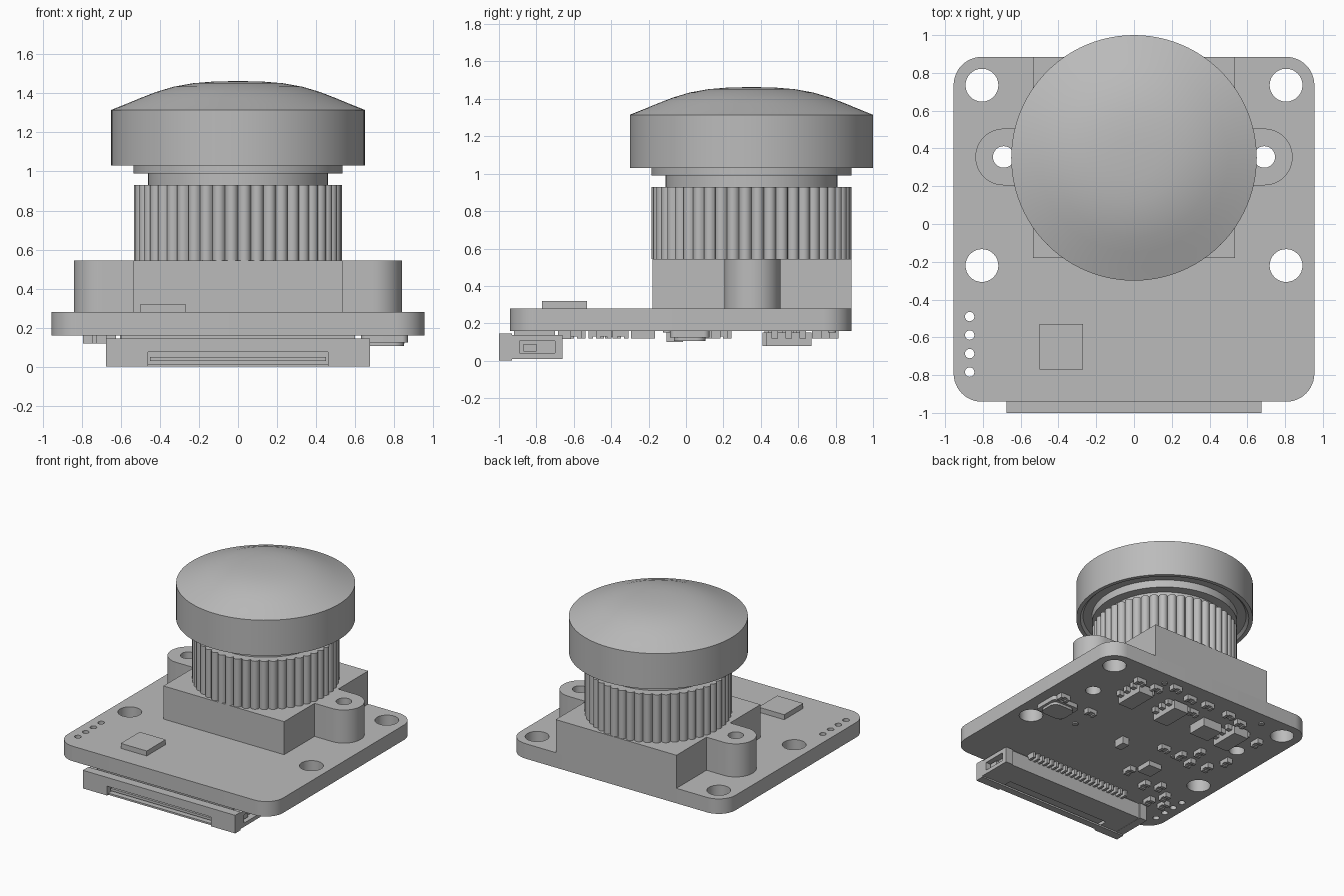
import bpy
import bmesh
from math import sin, cos, pi, radians
from mathutils import Matrix

default_cube = bpy.data.objects.get("Cube")
if default_cube:
    bpy.data.objects.remove(default_cube, do_unlink=True)

grey = bpy.data.materials.new("plain grey")
grey.use_nodes = True
grey.diffuse_color = (0.5, 0.5, 0.5, 1)
grey.node_tree.nodes["Principled BSDF"].inputs["Base Color"].default_value = (0.5, 0.5, 0.5, 1)


def finish(name, bm, smooth=True):
    """Turn a bmesh into a named, shaded object."""
    bmesh.ops.remove_doubles(bm, verts=bm.verts, dist=0.0002)
    bmesh.ops.recalc_face_normals(bm, faces=bm.faces)
    mesh = bpy.data.meshes.new(name)
    bm.to_mesh(mesh)
    bm.free()
    mesh.materials.append(grey)
    obj = bpy.data.objects.new(name, mesh)
    bpy.context.collection.objects.link(obj)
    if smooth:
        bpy.ops.object.select_all(action='DESELECT')
        obj.select_set(True)
        bpy.context.view_layer.objects.active = obj
        bpy.ops.object.shade_smooth_by_angle(angle=radians(30))
    return obj


def arc(cx, cy, r, start, end, steps=12):
    angles = [radians(start + (end - start) * i / steps) for i in range(steps + 1)]
    return [(cx + r * cos(a), cy + r * sin(a)) for a in angles]


def circle(cx, cy, r, steps=32):
    return arc(cx, cy, r, 0, 360, steps)[:-1]


def rounded(cx, cy, hx, hy, r):
    """Outline of a rectangle with rounded corners."""
    pts = []
    for sx, sy, start in ((1, 1, 0), (-1, 1, 90), (-1, -1, 180), (1, -1, 270)):
        pts += arc(cx + sx * (hx - r), cy + sy * (hy - r), r, start, start + 90)
    return pts


def plate(name, loops, z0, z1):
    """Extrude a flat outline; the loops after the first become holes."""
    curve = bpy.data.curves.new(name, 'CURVE')
    curve.dimensions = '2D'
    curve.fill_mode = 'BOTH'
    curve.extrude = (z1 - z0) / 2
    for loop in loops:
        spline = curve.splines.new('POLY')
        spline.points.add(len(loop) - 1)
        for point, (x, y) in zip(spline.points, loop):
            point.co = (x, y, 0, 1)
        spline.use_cyclic_u = True
    temp = bpy.data.objects.new(name + " outline", curve)
    bpy.context.collection.objects.link(temp)
    bpy.context.view_layer.update()
    bm = bmesh.new()
    flat = temp.to_mesh()
    bm.from_mesh(flat)
    temp.to_mesh_clear()
    bpy.data.objects.remove(temp, do_unlink=True)
    bpy.data.curves.remove(curve)
    bmesh.ops.translate(bm, verts=bm.verts, vec=(0, 0, (z0 + z1) / 2))
    return finish(name, bm)


def revolve(name, profile, cy, steps=96):
    bm = bmesh.new()
    verts = [bm.verts.new((r, cy, z)) for r, z in profile]
    edges = [bm.edges.new(pair) for pair in zip(verts, verts[1:])]
    bmesh.ops.spin(bm, geom=verts + edges, cent=(0, cy, 0), axis=(0, 0, 1),
                   angle=2 * pi, steps=steps)
    return finish(name, bm)


def boxes(name, spans):
    """One object from boxes given as (x0, x1, y0, y1, z0, z1)."""
    bm = bmesh.new()
    for x0, x1, y0, y1, z0, z1 in spans:
        place = Matrix.Translation(((x0 + x1) / 2, (y0 + y1) / 2, (z0 + z1) / 2))
        size = Matrix.Diagonal((x1 - x0, y1 - y0, z1 - z0, 1))
        part = bmesh.ops.create_cube(bm, size=1, matrix=place @ size)
    mesh = bpy.data.meshes.new(name)
    bm.to_mesh(mesh)
    bm.free()
    mesh.materials.append(grey)
    obj = bpy.data.objects.new(name, mesh)
    bpy.context.collection.objects.link(obj)
    return obj


def around(x, y, w, d, z0, z1):
    return (x - w / 2, x + w / 2, y - d / 2, y + d / 2, z0, z1)


BOTTOM, TOP = 0.16, 0.28
LENS_Y = 0.35
EAR = (0.69, 0.355)

# Circuit board with mounting, screw and wire holes
holes = [circle(s * 0.805, y, 0.087) for s in (-1, 1) for y in (0.735, -0.22)]
holes += [circle(s * EAR[0], EAR[1], 0.057) for s in (-1, 1)]
holes += [circle(-0.87, -0.49 - 0.098 * i, 0.025, 16) for i in range(4)]
plate("circuit_board", [rounded(0, -0.028, 0.955, 0.913, 0.15)] + holes, BOTTOM, TOP)

# Lens mount: square block with two drilled ears
right_half = [(0.535, -0.18), (0.535, 0.205)] + arc(*EAR, 0.15, -90, 90, 24)
right_half += [(0.535, 0.505), (0.535, 0.885)]
left_half = [(-x, y) for x, y in reversed(right_half)]
plate("lens_mount", [right_half + left_half] + holes[4:6], TOP, 0.545)

# Knurled focus ring
RIBS, STEPS = 48, 8
ring = []
for i in range(RIBS * STEPS):
    a = 2 * pi * i / (RIBS * STEPS)
    r = 0.508 + 0.027 * abs(sin(a * RIBS / 2)) ** 0.6
    ring.append((r * cos(a), LENS_Y + r * sin(a)))
plate("focus_ring", [ring], 0.545, 0.93)

# Neck, flange, lens hood and domed glass
revolve("lens_neck", [(0, 0.93), (0.46, 0.93), (0.46, 0.99), (0, 0.99)], LENS_Y)
revolve("lens_hood", [(0, 0.99), (0.535, 0.99), (0.535, 1.05), (0.6, 1.05), (0.62, 1.03),
                      (0.65, 1.03), (0.65, 1.315), (0, 1.315)], LENS_Y)
revolve("front_glass", [(0.65, 1.315), (0.58, 1.343), (0.5, 1.376), (0.42, 1.407),
                        (0.33, 1.434), (0.23, 1.452), (0.12, 1.461), (0, 1.463)], LENS_Y)

# Chip on the upper side
boxes("top_chip", [around(-0.385, -0.65, 0.23, 0.24, TOP, 0.32)])

# Ribbon connector: body, side frames, latch bar with slot, contact legs
body = [(-0.62, 0.62, -0.93, -0.67, 0.075, 0.135), (-0.62, 0.62, -0.87, -0.67, 0.012, 0.08),
        (-0.45, 0.45, -0.97, -0.86, 0.03, 0.05), (-0.6, 0.6, -0.92, -0.7, 0.13, BOTTOM)]
for s in (-1, 1):
    def side(x0, x1, *rest):
        body.append((min(s * x0, s * x1), max(s * x0, s * x1), *rest))
    side(0.61, 0.675, -0.93, -0.66, 0.105, 0.137)
    side(0.61, 0.675, -0.93, -0.66, 0.01, 0.04)
    side(0.61, 0.675, -0.93, -0.89, 0.04, 0.105)
    side(0.61, 0.675, -0.7, -0.66, 0.04, 0.105)
    side(0.61, 0.65, -0.87, -0.8, 0.05, 0.09)
    side(0.46, 0.62, -0.93, -0.86, 0.012, 0.08)
boxes("connector_body", body)
boxes("connector_latch", [(-0.675, 0.675, -1, -0.93, 0.075, 0.145),
                          (-0.675, -0.46, -1, -0.93, 0, 0.075),
                          (0.46, 0.675, -1, -0.93, 0, 0.075),
                          (-0.46, 0.46, -0.985, -0.93, 0, 0.014)])
boxes("connector_legs", [around(-0.44 + 0.044 * i, -0.65, 0.02, 0.07, 0.115, BOTTOM)
                         for i in range(21)])

# Legged chips on the underside
chips, legs = [], []
for x, y in ((0.445, 0.55), (0.09, 0.53), (-0.485, 0.53)):
    chips.append(around(x, y, 0.13, 0.24, 0.08, 0.15))
    for s in (-1, 1):
        for step in (-1, 0, 1):
            legs.append(around(x + s * 0.08, y + step * 0.075, 0.05, 0.035, 0.12, BOTTOM))
boxes("legged_chips", chips)
boxes("chip_legs", legs)
boxes("large_chips", [around(-0.27, 0.5, 0.17, 0.16, 0.09, BOTTOM),
                      around(-0.345, -0.23, 0.12, 0.13, 0.12, BOTTOM),
                      around(0.065, -0.06, 0.06, 0.09, 0.1, BOTTOM)])

# Rounded crystal can with its foot
plate("crystal_foot", [rounded(0.75, 0.02, 0.12, 0.105, 0.03)], 0.125, BOTTOM)
plate("crystal_can", [rounded(0.75, 0.02, 0.1, 0.085, 0.05)], 0.105, 0.125)

# Small components: two end caps with a slimmer middle
along_x = [(0.53, 0.7), (0.37, 0.7), (0.26, 0.79), (0.08, 0.74), (-0.08, 0.75), (-0.06, 0.6),
           (-0.29, 0.74), (-0.43, 0.7), (-0.24, 0.06), (0.52, 0.12), (0.81, 0.16)]
along_y = [(-0.71, 0.56), (-0.48, 0.18), (-0.52, 0.02), (-0.66, 0.05), (-0.72, 0.2),
           (-0.4, 0.06), (-0.25, -0.35), (-0.47, -0.44), (-0.58, -0.39), (-0.7, -0.48),
           (-0.65, -0.6), (-0.77, -0.58)]
small = []
for spots, dx, dy in ((along_x, 1, 0), (along_y, 0, 1)):
    for x, y in spots:
        small.append(around(x, y, 0.05, 0.05, 0.13, BOTTOM))
        for s in (-0.03, 0.03):
            small.append(around(x + s * dx, y + s * dy, 0.025 + 0.025 * dy,
                                0.025 + 0.025 * dx, 0.12, BOTTOM))
boxes("small_components", small)

# Round test pads
for i, (x, y) in enumerate(((0.48, -0.1), (0.36, 0.78), (-0.57, 0.78), (-0.38, 0.0))):
    plate("test_pad_%d" % (i + 1), [circle(x, y, 0.022, 16)], 0.15, BOTTOM)
